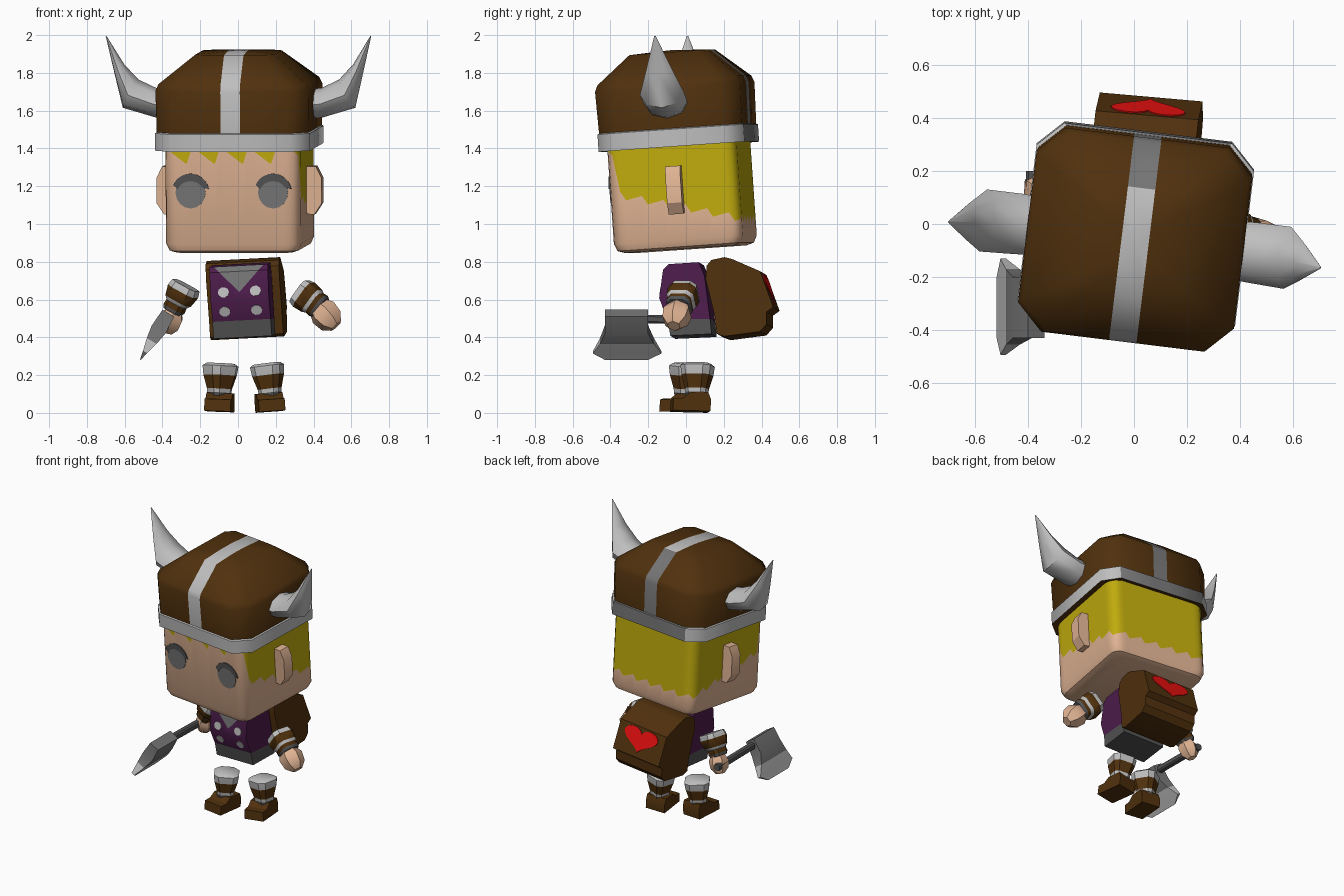
import bpy, bmesh, math
from math import sin, cos, pi, radians
from mathutils import Matrix, Vector

if "Cube" in bpy.data.objects:
    bpy.data.objects.remove(bpy.data.objects["Cube"])

COLORS = {
    "skin": (0.74, 0.45, 0.29), "leather_brown": (0.080, 0.030, 0.004),
    "hair_yellow": (0.53, 0.41, 0.004), "light_metal": (0.52, 0.52, 0.52),
    "mid_grey": (0.18, 0.18, 0.18), "dark_grey": (0.085, 0.085, 0.085),
    "purple": (0.075, 0.012, 0.072), "red": (0.88, 0.005, 0.005)}
MATS = {}
for key, rgb in COLORS.items():
    MATS[key] = bpy.data.materials.new(key)
    MATS[key].diffuse_color = (*rgb, 1)


def make(name, bm, col, M=Matrix(), angle=32):
    """Finish a bmesh; col is a colour name or a rule (centre, normal) -> name."""
    bmesh.ops.recalc_face_normals(bm, faces=bm.faces[:])
    bm.normal_update()
    used = []
    for f in bm.faces:
        c = col if isinstance(col, str) else col(f.calc_center_median(), f.normal)
        if c not in used:
            used.append(c)
        f.material_index = used.index(c)
    me = bpy.data.meshes.new(name)
    bm.to_mesh(me)
    bm.free()
    for c in used:
        me.materials.append(MATS[c])
    me.shade_smooth()
    me.set_sharp_from_angle(angle=radians(angle))
    ob = bpy.data.objects.new(name, me)
    ob.matrix_world = M
    bpy.context.collection.objects.link(ob)


def loft(rings):
    bm = bmesh.new()
    vs = [[bm.verts.new(p) for p in r] for r in rings]
    n = len(rings[0])
    for a, b in zip(vs, vs[1:]):
        for i in range(n):
            j = (i + 1) % n
            bm.faces.new((a[i], a[j], b[j], b[i]))
    bm.faces.new(vs[0][::-1])
    bm.faces.new(vs[-1])
    return bm


def extrude(profile, axis, a, b):
    place = (lambda t, u, v: (t, u, v)) if axis == "x" else (lambda t, u, v: (u, t, v))
    return loft([[place(t, u, v) for u, v in profile] for t in (a, b)])


def outline(hx, hy, r, z, n=1, seg=1):
    """Rectangle with rounded or chamfered corners, as a list of points."""
    pts, out = [], []
    for k, (sx, sy) in enumerate([(1, -1), (1, 1), (-1, 1), (-1, -1)]):
        for j in range(seg + 1):
            a = (k - 1 + j / seg) * pi / 2
            pts.append(Vector((sx * (hx - r) + r * cos(a), sy * (hy - r) + r * sin(a), z)))
    for i, p in enumerate(pts):
        out.append(p)
        if i % (seg + 1) == seg:
            q = pts[(i + 1) % len(pts)]
            out += [p.lerp(q, j / n) for j in range(1, n)]
    return out


def tube(name, p0, p1, rings, n=0):
    """Banded tube (chamfered square if n=0); rings = (fraction, radius, colour of next band)."""
    d = Vector(p1) - Vector(p0)
    M = Matrix.Translation(p0) @ d.to_track_quat("Z", "Y").to_matrix().to_4x4()
    L = d.length

    def section(r, z):
        if not n:
            return outline(r * .95, r * .95, r * .38, z)
        return [(r * cos((i + .5) * 2 * pi / n), r * sin((i + .5) * 2 * pi / n), z) for i in range(n)]

    def rule(c, _):
        return [k for t, _, k in rings if t * L <= c.z + 1e-5][-1]
    make(name, loft([section(r, t * L) for t, r, _ in rings]), rule, M, 40)


def ellipse(cx, cz, rx, rz, a0=0, a1=360, n=16):
    return [(cx + rx * cos(radians(a0 + (a1 - a0) * i / n)),
             cz + rz * sin(radians(a0 + (a1 - a0) * i / n))) for i in range(n)]


def rot(deg, axis):
    return Matrix.Rotation(radians(deg), 4, axis)


def cut(bm, co, no):
    bmesh.ops.bisect_plane(bm, geom=bm.verts[:] + bm.edges[:] + bm.faces[:], plane_co=co, plane_no=no)


# ---- head group: turned and nodding slightly ----
HEAD = Matrix.Translation((0.012, 0, 0.867)) @ rot(-7, "Z") @ rot(4, "X")
HX, HY = 0.36, 0.345


def ring(inset, z):
    return outline(HX - inset, HY - inset, 0.06, z, 20, 3)


# jagged hairline ring splits the head into skin and hair
hairline = ring(0, 0)
for i, p in enumerate(hairline):
    if p.y < -HY + 0.05:
        p.z = 0.565 - 0.09 * (i % 5) / 4
    else:
        p.z = 0.21 - 0.26 * p.y + 0.04 * (i % 4) / 3
bm = loft([ring(0.05, 0), ring(0.016, 0.012), ring(0, 0.05), hairline, ring(0, 0.60)])
N = len(hairline)
counter = iter(range(len(bm.faces)))
make("head", bm, lambda c, n: "hair_yellow" if 3 * N <= next(counter) < 4 * N else "skin", HEAD)

for s, side in ((-1, "right"), (1, "left")):
    # eyes and lids
    ex = 0.22 * s
    make(side + "_eye", extrude(ellipse(ex, 0.325, 0.08, 0.085), "y", -HY - .004, -HY + .002), "mid_grey", HEAD)
    lid = ellipse(ex, 0.325, 0.1, 0.1, 10, 170, 12) + ellipse(ex, 0.325, 0.07, 0.06, 165, 15, 12)
    make(side + "_eyelid", extrude(lid, "y", -HY - .006, -HY + .002), "dark_grey", HEAD)
    # ears
    ear = [(.34, .19), (.40, .185), (.44, .245), (.44, .38), (.41, .44), (.34, .44)]
    make(side + "_ear", extrude([(s * x, z) for x, z in ear], "y", -.03, .05), "skin", HEAD)
    # horns: lower and upper edge of each section, and half depth
    horn = [(.37, .69, .37, .85, .11), (.45, .70, .44, .855, .115), (.62, .75, .535, .90, .118),
            (.66, .92, .61, .98, .07), (.708, 1.13, .704, 1.132, .004)]
    rings = []
    for x0, z0, x1, z1, h in horn:
        lo, hi = Vector((s * x0, 0, z0)), Vector((s * x1, 0, z1))
        rings.append([lo.lerp(hi, .5 + .5 * cos(a * pi / 4)) + Vector((0, h * sin(a * pi / 4), 0))
                      for a in range(8)])
    make(side + "_horn", loft(rings), "light_metal", HEAD, 50)


# helmet with metal brim and centre stripe, duller metal at the back
def helmet_rule(c, n):
    if n.z < -.5 or (c.z > .639 and abs(c.x) > .052):
        return "leather_brown"
    return "mid_grey" if c.y > .22 and abs(c.x) < .35 else "light_metal"


bm = loft([outline(.33, .32, .08, .57), outline(.413, .39, .095, .543), outline(.413, .39, .095, .635),
           outline(.405, .382, .095, .64), outline(.41, .388, .10, .86), outline(.395, .375, .10, .895),
           outline(.21, .21, .05, 1.044), outline(.02, .02, .004, 1.056)])
for x in (-.052, .052):
    cut(bm, (x, 0, 0), (1, 0, 0))
make("helmet", bm, helmet_rule, HEAD, 48)

# ---- body group ----
BODY = Matrix.Translation((.03, 0, .42)) @ rot(-5, "Z") @ rot(-3, "Y") @ Matrix.Translation((0, 0, -.42))
torso = [(-.07, .40), (-.085, .49), (-.13, .60), (-.11, .75), (-.08, .78),
         (.08, .79), (.11, .72), (.14, .5), (.15, .41)]
bm = extrude(torso, "x", -.155, .155)
for co, no in (((0, 0, .49), (0, 0, 1)), ((0, 0, .64), (1.05, 0, 1)), ((0, 0, .64), (-1.05, 0, 1))):
    cut(bm, co, no)
make("torso", bm, lambda c, n: "dark_grey" if c.z < .49 else
     "mid_grey" if n.y < -.4 and c.z > .64 + 1.05 * abs(c.x) else "purple", BODY)

# tunic buttons
for x in (-.085, .085):
    for y, z, tilt in ((-.1245, .642, -7.6), (-.106, .542, 22.2)):
        M = BODY @ Matrix.Translation((x, y, z)) @ rot(tilt, "X")
        make("button", extrude(ellipse(0, 0, .03, .028, n=10), "y", -.005, .003), "light_metal", M)

# backpack with overhanging flap and heart
bag = [(.12, .70), (.125, .77), (.15, .80), (.22, .815), (.26, .805), (.41, .74), (.48, .55),
       (.445, .525), (.445, .46), (.41, .42), (.22, .395), (.18, .41), (.17, .5)]
make("backpack", extrude(bag, "x", -.195, .195), "leather_brown", BODY)
heart = []
for i in range(32):
    t = i * pi / 16
    heart.append((.0088 * sin(t) ** 3 * 16,
                  .0056 * (13 * cos(t) - 5 * cos(2 * t) - 2 * cos(3 * t) - cos(4 * t) + 2.5)))
make("heart_patch", extrude(heart, "y", -.003, .005), "red",
     BODY @ Matrix.Translation((0, .441, .656)) @ rot(20.2, "X"))


# ---- arms: banded cuffs and fists ----
def cuff(name, p0, p1, r0, r1):
    tube(name, p0, p1, [(0, r0 * .9, "light_metal"), (.22, r0, "leather_brown"),
                        (.58, r0 * .5 + r1 * .5, "light_metal"), (.70, r1 * .95, "leather_brown"),
                        (.88, r1, "dark_grey"), (1, r1 * .85, "dark_grey")])


def fist(name, p0, p1, r):
    tube(name, p0, p1, [(0, r * .65, "skin"), (.35, r, "skin"), (.75, r * .9, "skin"), (1, r * .45, "skin")], 6)


cuff("right_cuff", (-.275, .10, .675), (-.347, .12, .535), .083, .058)
fist("right_hand", (-.335, .12, .55), (-.375, .145, .425), .065)
cuff("left_cuff", (.325, -.005, .645), (.44, -.04, .555), .083, .070)
fist("left_hand", (.415, -.035, .57), (.52, -.065, .46), .08)

# ---- axe: handle along y, blade hanging down and outward ----
tube("axe_handle", (-.385, .20, .49), (-.39, -.42, .50), [(0, .023, "dark_grey"), (1, .023, "dark_grey")])
down, across, hub = Vector((-.515, 0, -.857)), Vector((.857, 0, -.515)), Vector((-.39, 0, .492))
rings = []
for v, y0, y1, t in ((-.042, -.43, -.2, .036), (.06, -.43, -.2, .042), (.13, -.455, -.17, .03),
                     (.20, -.493, -.13, .012), (.245, -.43, -.2, .002)):
    c = hub + down * v
    rings.append([c + across * t * a + Vector((0, y, 0)) for y, a in ((y0, -1), (y0, 1), (y1, 1), (y1, -1))])
make("axe_head", loft(rings), lambda c, n: "mid_grey" if (c - hub).dot(down) < .12 else "light_metal")

# ---- legs: shin guards and boots ----
boot = [(.10, 0), (.105, .06), (.09, .10), (-.005, .10), (-.045, .07), (-.095, .068), (-.10, .005)]
for side, xt, xb, y, yaw, roll in (("right", -.092, -.10, -.035, -6, 2), ("left", .152, .172, .022, 6, -4)):
    tube(side + "_shin_guard", (xt, y + .04, .262), (xb, y + .035, .09),
         [(0, .068, "light_metal"), (.08, .086, "light_metal"), (.36, .080, "leather_brown"),
          (.78, .060, "light_metal"), (.9, .058, "dark_grey"), (1, .055, "dark_grey")])
    make(side + "_boot", extrude(boot, "x", -.07, .07), "leather_brown",
         Matrix.Translation((xb, y, .005)) @ rot(yaw, "Z") @ rot(roll, "Y"))

for m in bpy.data.materials:
    if m.users and not m.is_grease_pencil:
        m.use_nodes = True
        m.node_tree.nodes["Principled BSDF"].inputs["Base Color"].default_value = m.diffuse_color
